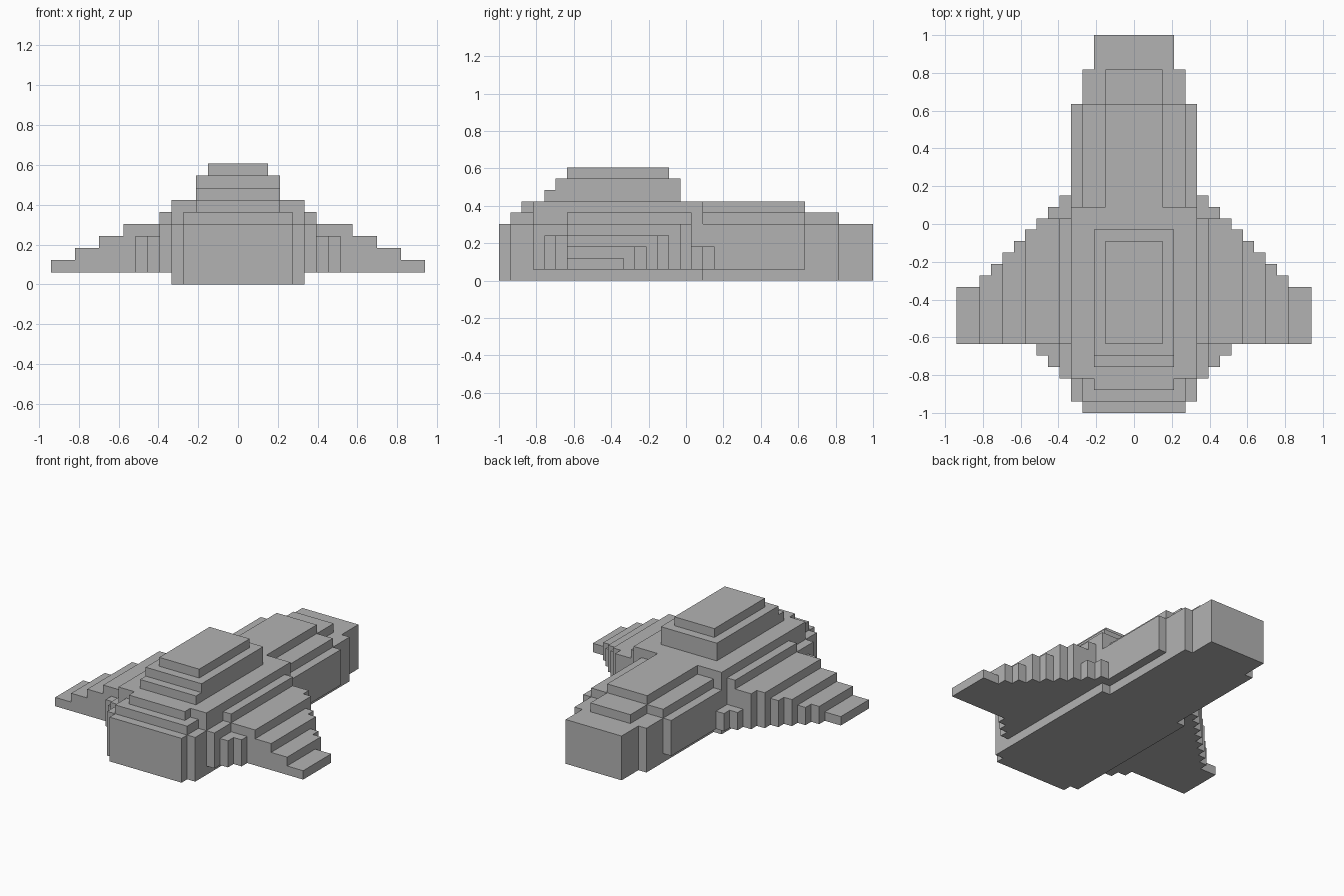
import bpy, bmesh
from mathutils import Vector

cube = bpy.data.objects.get("Cube")
if cube:
    bpy.data.objects.remove(cube, do_unlink=True)

UNIT = 2 / 33      # block size: the craft is 33 blocks long
LENGTH = 33

grey = bpy.data.materials.new("hull_grey")
grey.use_nodes = True
colour = (0.45, 0.45, 0.45, 1)
grey.diffuse_color = colour
grey.node_tree.nodes["Principled BSDF"].inputs["Base Color"].default_value = colour


def box(x0, x1, y0, y1, z0, z1):
    """Blocks from column x0 to x1 inclusive; y and z as start and end."""
    return {(x, y, z) for x in range(x0, x1 + 1)
            for y in range(y0, y1) for z in range(z0, z1)}


def centred(n, y0, y1, z0, z1):
    return box(-n, n, y0, y1, z0, z1)


# Hull with stepped nose
hull = centred(4, 0, 1, 0, 5) | centred(5, 1, 3, 0, 5) | centred(4, 1, 3, 0, 6)
hull |= centred(3, 2, 3, 0, 7) | centred(5, 3, 18, 0, 7)

# Tail: narrower keel, rounded top, stepped end
tail = centred(4, 18, 30, 0, 5) | centred(4, 18, 27, 0, 6)
tail |= centred(2, 18, 27, 0, 7) | centred(2, 27, 30, 0, 6)
tail |= centred(3, 30, 33, 0, 5)
side_panels = centred(5, 18, 27, 1, 5) - tail

# Canopy in three tiers
canopy = centred(3, 4, 16, 7, 8) | centred(3, 5, 16, 8, 9) | centred(2, 6, 15, 9, 10)

# Wing: straight leading edge, swept trailing edge, stepping down to the tip
wing = set()
for first, last, top in ((6, 6, 6), (7, 9, 5), (10, 11, 4), (12, 13, 3), (14, 15, 2)):
    for x in range(first, last + 1):
        rear = max(11, min(17, 25 - x))
        wing |= box(x, x, 6, rear, 1, top)

# Stepped fillets at the wing root
wing |= box(6, 6, 3, 6, 1, 5) | box(7, 7, 4, 6, 1, 4) | box(8, 8, 5, 6, 1, 4)
wing |= box(6, 6, 17, 19, 1, 3) | box(7, 7, 17, 18, 1, 3)

parts = {
    "hull": hull,
    "tail": tail,
    "tail_side_panels": side_panels,
    "canopy": canopy,
    "left_wing": wing,
    "right_wing": {(-x, y, z) for x, y, z in wing},
}
solid = set().union(*parts.values())


def build(name, cells):
    """Skin the outside of a part and merge flat areas."""
    bm = bmesh.new()
    verts = {}

    def vert(p):
        key = tuple(round(c * 2) for c in p)
        if key not in verts:
            verts[key] = bm.verts.new(
                (p.x * UNIT, (p.y + 0.5 - LENGTH / 2) * UNIT, (p.z + 0.5) * UNIT))
        return verts[key]

    for cell in sorted(cells):
        for axis in range(3):
            for sign in (-1, 1):
                n = Vector((0, 0, 0))
                n[axis] = sign
                if tuple(int(c + d) for c, d in zip(cell, n)) in solid:
                    continue
                u = Vector((0, 0, 0))
                u[(axis + 1) % 3] = 1
                v = n.cross(u)
                mid = Vector(cell) + n / 2
                bm.faces.new([vert(mid + (u * a + v * b) / 2)
                              for a, b in ((-1, -1), (1, -1), (1, 1), (-1, 1))])
    bmesh.ops.dissolve_limit(bm, angle_limit=0.01, verts=bm.verts[:], edges=bm.edges[:])
    mesh = bpy.data.meshes.new(name)
    bm.to_mesh(mesh)
    bm.free()
    mesh.materials.append(grey)
    bpy.context.collection.objects.link(bpy.data.objects.new(name, mesh))


for name, cells in parts.items():
    build(name, cells)
